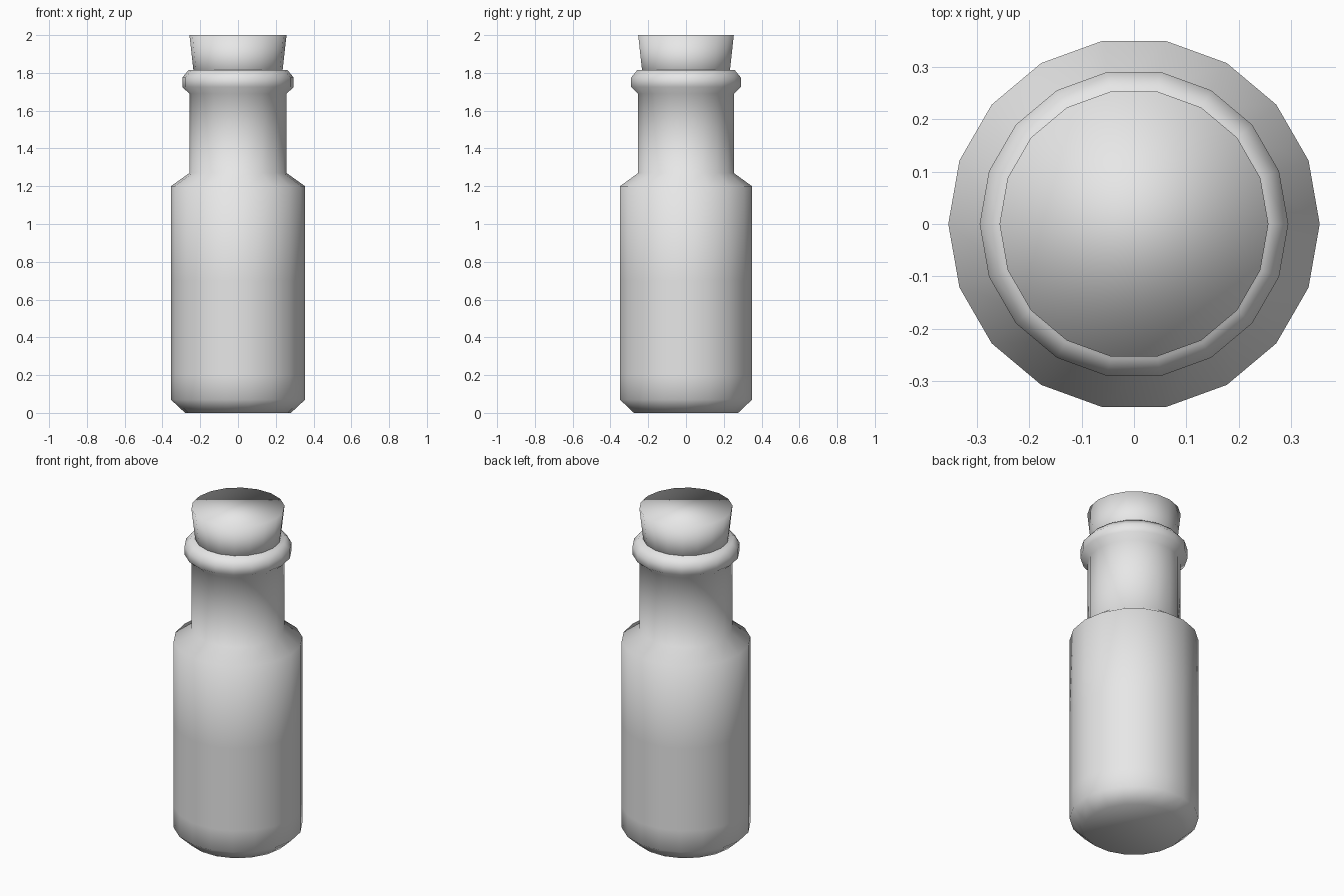
import bpy, bmesh, math

SIDES = 18

cube = bpy.data.objects.get("Cube")
if cube:
    bpy.data.objects.remove(cube, do_unlink=True)

# One plain grey for the whole bottle
grey = bpy.data.materials.new("plain_grey")
grey.use_nodes = True
colour = (0.8, 0.8, 0.8, 1)
grey.diffuse_color = colour
grey.node_tree.nodes["Principled BSDF"].inputs["Base Color"].default_value = colour


def lathe(name, profile):
    """Turn a (radius, height) profile around z and cap both ends."""
    bm = bmesh.new()
    rings = []
    for r, z in profile:
        rings.append([bm.verts.new((r * math.cos(a), r * math.sin(a), z))
                      for a in (math.tau * i / SIDES for i in range(SIDES))])
    for low, high in zip(rings, rings[1:]):
        for i in range(SIDES):
            j = (i + 1) % SIDES
            bm.faces.new((low[i], low[j], high[j], high[i]))
    bm.faces.new(rings[0][::-1])
    bm.faces.new(rings[-1])
    for f in bm.faces:
        f.smooth = True
    mesh = bpy.data.meshes.new(name)
    bm.to_mesh(mesh)
    bm.free()
    mesh.materials.append(grey)
    obj = bpy.data.objects.new(name, mesh)
    bpy.context.collection.objects.link(obj)
    return obj


# Body, shoulder, neck and rolled lip
lathe("bottle", [(0.28, 0), (0.355, 0.07), (0.355, 0.2), (0.355, 0.7),
                 (0.355, 1.2), (0.257, 1.27), (0.257, 1.5), (0.257, 1.69),
                 (0.295, 1.725), (0.295, 1.775), (0.262, 1.815)])

# Tapered stopper, sunk into the neck
lathe("cork", [(0.228, 1.74), (0.257, 2.0)])
